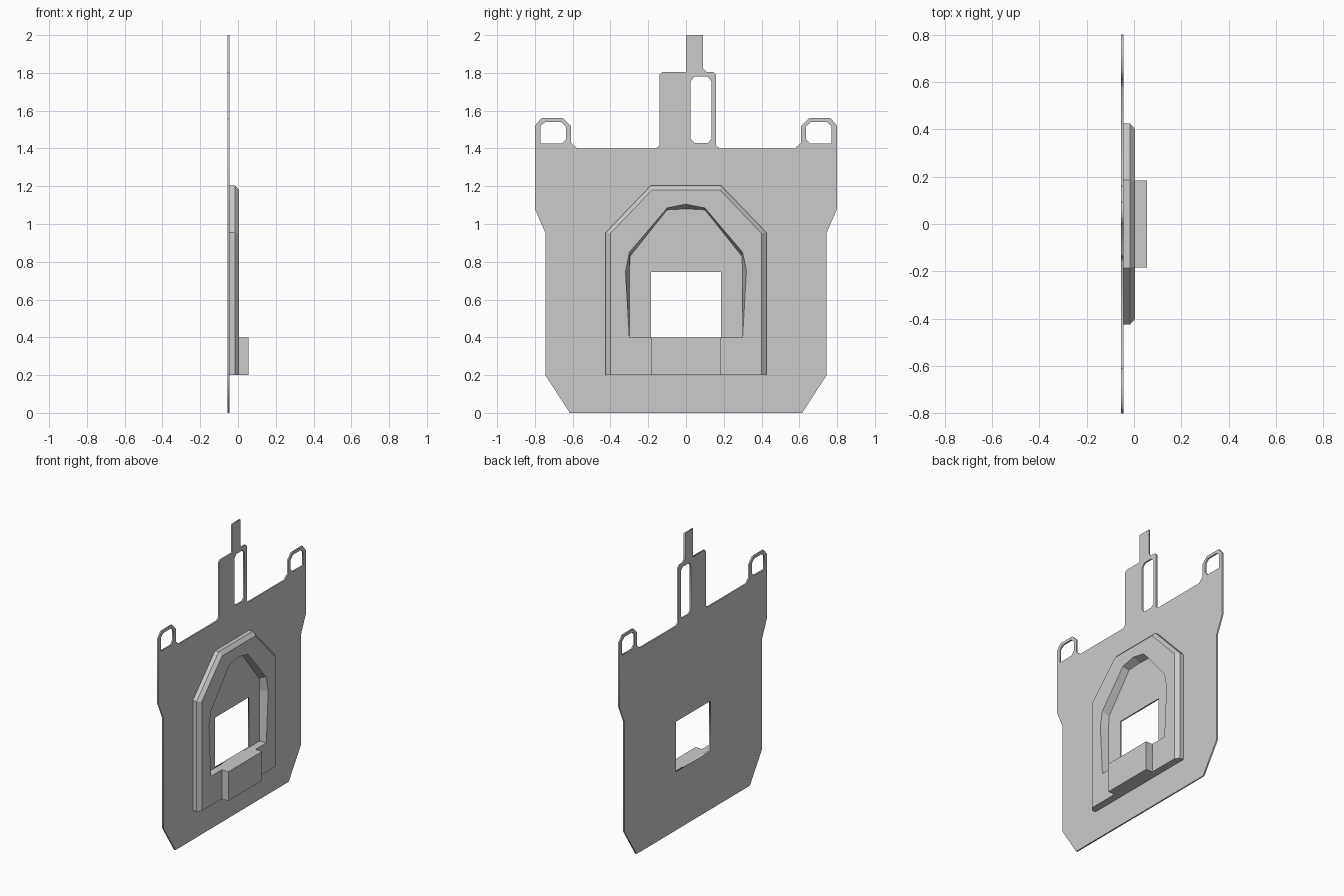
import bpy
import bmesh
from mathutils import Matrix, Vector

if "Cube" in bpy.data.objects:
    bpy.data.objects.remove(bpy.data.objects["Cube"], do_unlink=True)

grey = bpy.data.materials.new("plain grey")
grey.use_nodes = True
grey.diffuse_color = (0.6, 0.6, 0.6, 1)
grey.node_tree.nodes["Principled BSDF"].inputs["Base Color"].default_value = (0.6, 0.6, 0.6, 1)

BACK, FACE, RIM, FRONT = -0.055, -0.045, -0.017, 0.005


def add_object(name, mesh):
    mesh.materials.clear()
    mesh.materials.append(grey)
    obj = bpy.data.objects.new(name, mesh)
    bpy.context.collection.objects.link(obj)
    return obj


def finish(name, bm):
    bmesh.ops.recalc_face_normals(bm, faces=bm.faces)
    mesh = bpy.data.meshes.new(name)
    bm.to_mesh(mesh)
    bm.free()
    return add_object(name, mesh)


def box(name, low, high):
    low, high = Vector(low), Vector(high)
    bm = bmesh.new()
    bmesh.ops.create_cube(bm, size=1)
    bmesh.ops.scale(bm, vec=high - low, verts=bm.verts)
    bmesh.ops.translate(bm, vec=(low + high) / 2, verts=bm.verts)
    return finish(name, bm)


def flip(points):
    """Mirror (y, z) points across the middle, keeping the path continuous."""
    return [(-y, z) for y, z in reversed(points)]


def sheet(name, loops, back, front):
    """Flat sheet in the YZ plane; the first loop is the outline, the rest are holes."""
    curve = bpy.data.curves.new(name, "CURVE")
    curve.dimensions = "2D"
    curve.fill_mode = "BOTH"
    curve.extrude = (front - back) / 2
    for loop in loops:
        spline = curve.splines.new("POLY")
        spline.points.add(len(loop) - 1)
        for point, (y, z) in zip(spline.points, loop):
            point.co = (y, z, 0, 1)
        spline.use_cyclic_u = True
    temp = bpy.data.objects.new(name + " outline", curve)
    bpy.context.collection.objects.link(temp)
    graph = bpy.context.evaluated_depsgraph_get()
    mesh = bpy.data.meshes.new_from_object(temp.evaluated_get(graph))
    bpy.data.objects.remove(temp, do_unlink=True)
    turn = Matrix(((0, 0, 1, (back + front) / 2), (1, 0, 0, 0), (0, 1, 0, 0), (0, 0, 0, 1)))
    mesh.transform(turn)
    bm = bmesh.new()
    bm.from_mesh(mesh)
    bmesh.ops.remove_doubles(bm, verts=bm.verts, dist=0.0001)
    bpy.data.meshes.remove(mesh)
    return finish(name, bm)


# Back plate with top tab, two corner loops, slot and window
side = [(0.615, 0), (0.745, 0.2), (0.745, 0.955), (0.8, 1.08), (0.8, 1.52), (0.765, 1.56),
        (0.65, 1.56), (0.61, 1.52), (0.61, 1.43), (0.575, 1.4)]
tab = [(0.18, 1.4), (0.16, 1.415), (0.16, 1.79), (0.145, 1.805), (0.11, 1.805), (0.09, 1.825),
       (0.09, 2), (0, 2), (0, 1.805), (-0.125, 1.805), (-0.14, 1.79), (-0.14, 1.415), (-0.16, 1.4)]
loop_hole = [(0.77, 1.425), (0.66, 1.425), (0.635, 1.45), (0.635, 1.515),
             (0.66, 1.54), (0.745, 1.54), (0.77, 1.52)]
slot = [(0.045, 1.43), (0.115, 1.43), (0.135, 1.45), (0.135, 1.755),
        (0.115, 1.78), (0.045, 1.78), (0.025, 1.755), (0.025, 1.45)]
window = [(-0.185, 0.4), (0.185, 0.4), (0.185, 0.745), (-0.185, 0.745)]
sheet("back_plate", [side + tab + flip(side), loop_hole, flip(loop_hole), slot, window], BACK, FACE)

# Raised arch: one row per edge of its cross-section, lofted and mirrored
outer = [(0.425, 0.2), (0.425, 0.4), (0.425, 0.75), (0.425, 0.955), (0.185, 1.205), (0, 1.205)]
bevel = [(0.4, 0.2), (0.4, 0.4), (0.4, 0.75), (0.4, 0.95), (0.18, 1.18), (0, 1.18)]
inner = [(0.3, 0.2), (0.3, 0.4), (0.32, 0.75), (0.3, 0.85), (0.1, 1.085), (0, 1.105)]
foot = [(0.3, 0.2), (0.3, 0.4), (0.3, 0.75), (0.295, 0.83), (0.1, 1.075), (0, 1.08)]
rows = [(outer, FACE), (outer, RIM), (bevel, FRONT), (inner, FRONT), (foot, FACE)]
bm = bmesh.new()
grid = [[bm.verts.new((x, y, z)) for y, z in half + flip(half)[1:]] for half, x in rows]
for low, high in zip(grid, grid[1:]):
    for i in range(len(low) - 1):
        bm.faces.new((low[i], low[i + 1], high[i + 1], high[i]))
for end in (0, -1):
    bm.faces.new([row[end] for row in grid])
finish("raised_arch", bm)

# Sill joining the arch legs, and the block standing out from it
box("arch_sill", (FACE, -0.3, 0.2), (FRONT, 0.3, 0.4))
box("front_block", (FRONT, -0.183, 0.2), (0.055, 0.183, 0.4))
